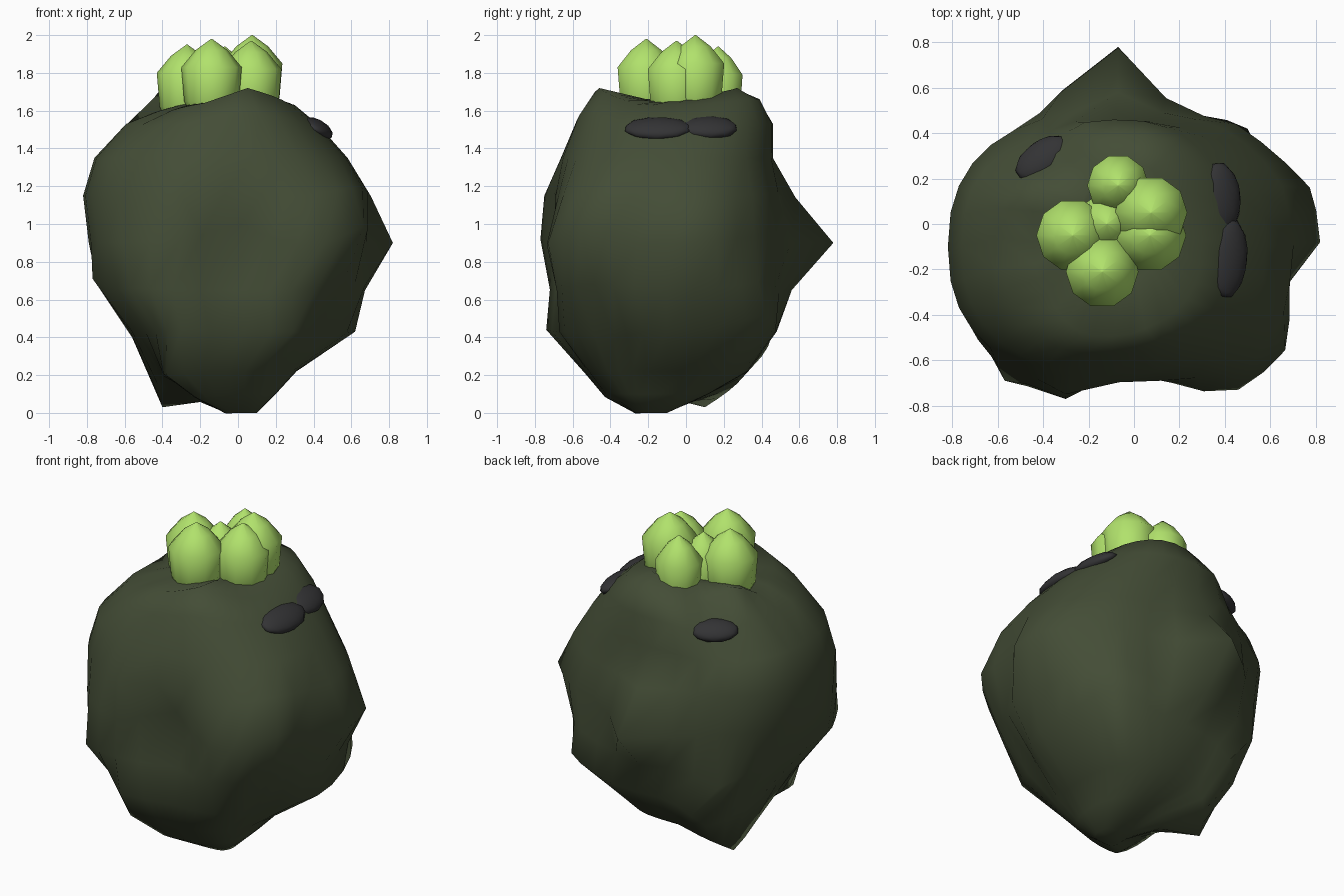
import bpy, math
from mathutils import Vector

cube = bpy.data.objects.get("Cube")
if cube:
    bpy.data.objects.remove(cube, do_unlink=True)


def material(name, rgb):
    m = bpy.data.materials.new(name)
    m.use_nodes = True
    m.diffuse_color = (*rgb, 1)
    m.node_tree.nodes["Principled BSDF"].inputs["Base Color"].default_value = (*rgb, 1)
    return m


moss = material("dark moss green", (0.057, 0.074, 0.037))
lime = material("lime green", (0.44, 0.76, 0.15))
charcoal = material("charcoal", (0.033, 0.033, 0.035))


def loft(name, rings, mat):
    """Skin closed rings of points, bottom to top, and cap both ends."""
    n = len(rings[0])
    verts = [p for ring in rings for p in ring]
    faces = [(r * n + i, r * n + (i + 1) % n, (r + 1) * n + (i + 1) % n, (r + 1) * n + i)
             for r in range(len(rings) - 1) for i in range(n)]
    faces.append(tuple(reversed(range(n))))
    faces.append(tuple(range(len(verts) - n, len(verts))))
    mesh = bpy.data.meshes.new(name)
    mesh.from_pydata(verts, [], faces)
    mesh.materials.append(mat)
    mesh.shade_smooth()
    obj = bpy.data.objects.new(name, mesh)
    bpy.context.collection.objects.link(obj)
    return obj


def power(v, e):
    return math.copysign(abs(v) ** e, v)


def body_ring(z, x0, x1, y0, y1, n=32):
    pts = []
    for i in range(n):
        a = math.tau * i / n
        pts.append(((x0 + x1) / 2 + (x1 - x0) / 2 * power(math.cos(a), 0.84),
                    (y0 + y1) / 2 + (y1 - y0) / 2 * power(math.sin(a), 0.84), z))
    return pts


# Lumpy body: height, left, right, front, back
levels = [
    (0.0, -0.07, 0.1, -0.27, -0.1),
    (0.1, -0.22, 0.2, -0.4, 0.12),
    (0.22, -0.42, 0.31, -0.52, 0.33),
    (0.43, -0.57, 0.62, -0.68, 0.48),
    (0.65, -0.72, 0.66, -0.72, 0.5),
    (0.9, -0.79, 0.69, -0.73, 0.5),
    (1.15, -0.82, 0.68, -0.7, 0.5),
    (1.35, -0.76, 0.58, -0.66, 0.46),
    (1.53, -0.6, 0.42, -0.58, 0.46),
    (1.63, -0.46, 0.3, -0.5, 0.36),
    (1.65, -0.25, 0.12, -0.25, 0.2),
]
body = loft("body", [body_ring(*lv) for lv in levels], moss)


def pull(target, radius):
    """Drag the nearest vertex to a point, neighbours following."""
    target = Vector(target)
    verts = body.data.vertices
    start = min(verts, key=lambda v: (v.co - target).length).co.copy()
    for v in verts:
        v.co += (target - start) * max(0, 1 - (v.co - start).length / radius)


# Hollows down the front and under the front left corner
pull((0.02, -0.64, 1.0), 0.3)
pull((0.02, -0.63, 0.65), 0.3)
pull((0.4, -0.38, 0.4), 0.3)
# Rounded corners at the back
pull((0.5, 0.42, 0.52), 0.35)
pull((0.45, 0.44, 0.95), 0.3)
pull((-0.42, 0.4, 0.3), 0.25)
pull((-0.52, 0.42, 0.57), 0.25)
pull((-0.32, 0.56, 0.9), 0.25)
# Rounded corners at the front
pull((0.66, -0.54, 1.0), 0.45)
pull((0.46, -0.73, 0.9), 0.35)
pull((-0.57, -0.69, 0.66), 0.35)
pull((-0.3, -0.77, 0.92), 0.25)
pull((-0.3, -0.75, 1.15), 0.25)
pull((-0.3, -0.74, 0.44), 0.25)
pull((-0.77, -0.3, 0.71), 0.25)
pull((-0.38, -0.52, 0.2), 0.2)
pull((-0.22, -0.42, 0.08), 0.2)
# Spikes
pull((-0.07, 0.78, 0.9), 0.28)
pull((-0.07, 0.58, 1.14), 0.2)
pull((-0.07, 0.56, 0.65), 0.2)
pull((0.77, 0.16, 0.92), 0.3)
pull((0.82, -0.08, 0.9), 0.3)
pull((-0.4, 0.1, 0.03), 0.32)
# Side hollows
pull((0.68, -0.26, 0.9), 0.2)
pull((-0.4, 0.28, 1.45), 0.3)
# Uneven rim
pull((0.05, -0.46, 1.72), 0.3)
pull((-0.42, 0.15, 1.7), 0.2)
pull((0.05, 0.27, 1.72), 0.3)
pull((-0.38, -0.3, 1.59), 0.22)
pull((-0.44, -0.08, 1.58), 0.2)

# Cluster of pointed buds: x, y, tip height
buds = [(-0.14, -0.21, 1.98), (-0.27, -0.05, 1.95), (-0.07, 0.17, 1.94),
        (0.075, 0.05, 2.0), (0.07, -0.05, 1.97), (-0.12, 0.0, 1.91)]
profile = [(0.08, -0.46), (0.145, -0.33), (0.16, -0.15), (0.085, -0.06), (0.003, 0)]
for k, (x, y, tip) in enumerate(buds):
    size = 0.85 if k in (2, 5) else 1
    loft(f"bud_{k + 1}", [[(x + r * size * math.cos(math.tau * i / 10),
                            y + r * size * math.sin(math.tau * i / 10), tip + h)
                           for i in range(10)] for r, h in profile], lime)

# Flattened dark scales: centre, half sizes, heading, tilt
scales = [((0.385, 0.12, 1.51), 0.155, 0.095, 1.67, 0.5),
          ((0.415, -0.15, 1.505), 0.18, 0.095, 1.5, 0.5),
          ((-0.4, 0.29, 1.48), 0.14, 0.085, 0.6, -0.4)]
for k, (centre, length, width, heading, tilt) in enumerate(scales):
    bpy.ops.mesh.primitive_ico_sphere_add(subdivisions=2, radius=1, location=centre,
                                          rotation=(tilt, 0, heading))
    scale = bpy.context.object
    scale.name = f"scale_{k + 1}"
    scale.scale = (length, width, 0.05)
    scale.data.materials.append(charcoal)
    bpy.ops.object.shade_smooth_by_angle(angle=math.radians(40))
